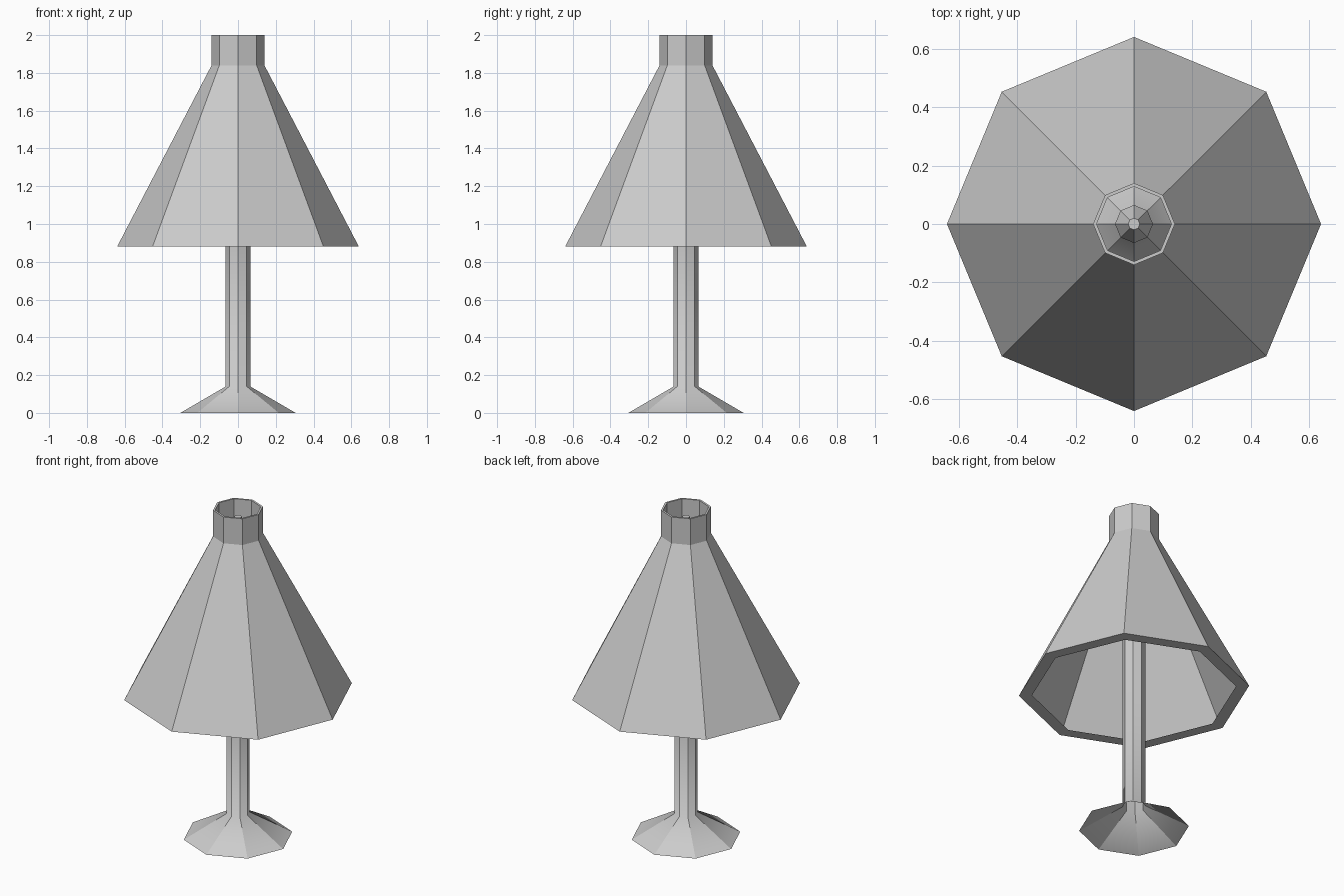
import bpy, bmesh
from math import cos, sin, pi

if "Cube" in bpy.data.objects:
    bpy.data.objects.remove(bpy.data.objects["Cube"])

SIDES = 8


def lathe(name, profile, closed=False, cap_top=False, smooth=False):
    """Revolve (radius, z) points around z into an octagonal surface."""
    bm = bmesh.new()
    rings = [[bm.verts.new((r * cos(2 * pi * i / SIDES), r * sin(2 * pi * i / SIDES), z))
              for i in range(SIDES)] for r, z in profile]
    pairs = list(zip(rings, rings[1:]))
    if closed:
        pairs.append((rings[-1], rings[0]))
    for low, high in pairs:
        for i in range(SIDES):
            j = (i + 1) % SIDES
            bm.faces.new((low[i], low[j], high[j], high[i]))
    if cap_top:
        bm.faces.new(rings[-1])
    if smooth:
        # Crisp upright corners, the pole blends into its foot
        for f in bm.faces:
            f.smooth = True
        for e in bm.edges:
            a, b = (v.co.z for v in e.verts)
            e.smooth = abs(a - b) < 0.01 and a < 1.5
    mesh = bpy.data.meshes.new(name)
    bm.to_mesh(mesh)
    bm.free()
    obj = bpy.data.objects.new(name, mesh)
    bpy.context.collection.objects.link(obj)
    return obj


# Hollow flared foot running into a straight pole with a pointed tip
lathe("base_and_pole",
      [(0.305, 0), (0.065, 0.14), (0.065, 0.88), (0.065, 1.84), (0.02, 1.95)],
      cap_top=True, smooth=True)

# Thin-walled shade with a short open collar and an inward lip at the bottom
lathe("lamp_shade",
      [(0.64, 0.88), (0.14, 1.84), (0.14, 2.0), (0.128, 2.0),
       (0.128, 1.838), (0.622, 0.89), (0.567, 0.88)], closed=True)
